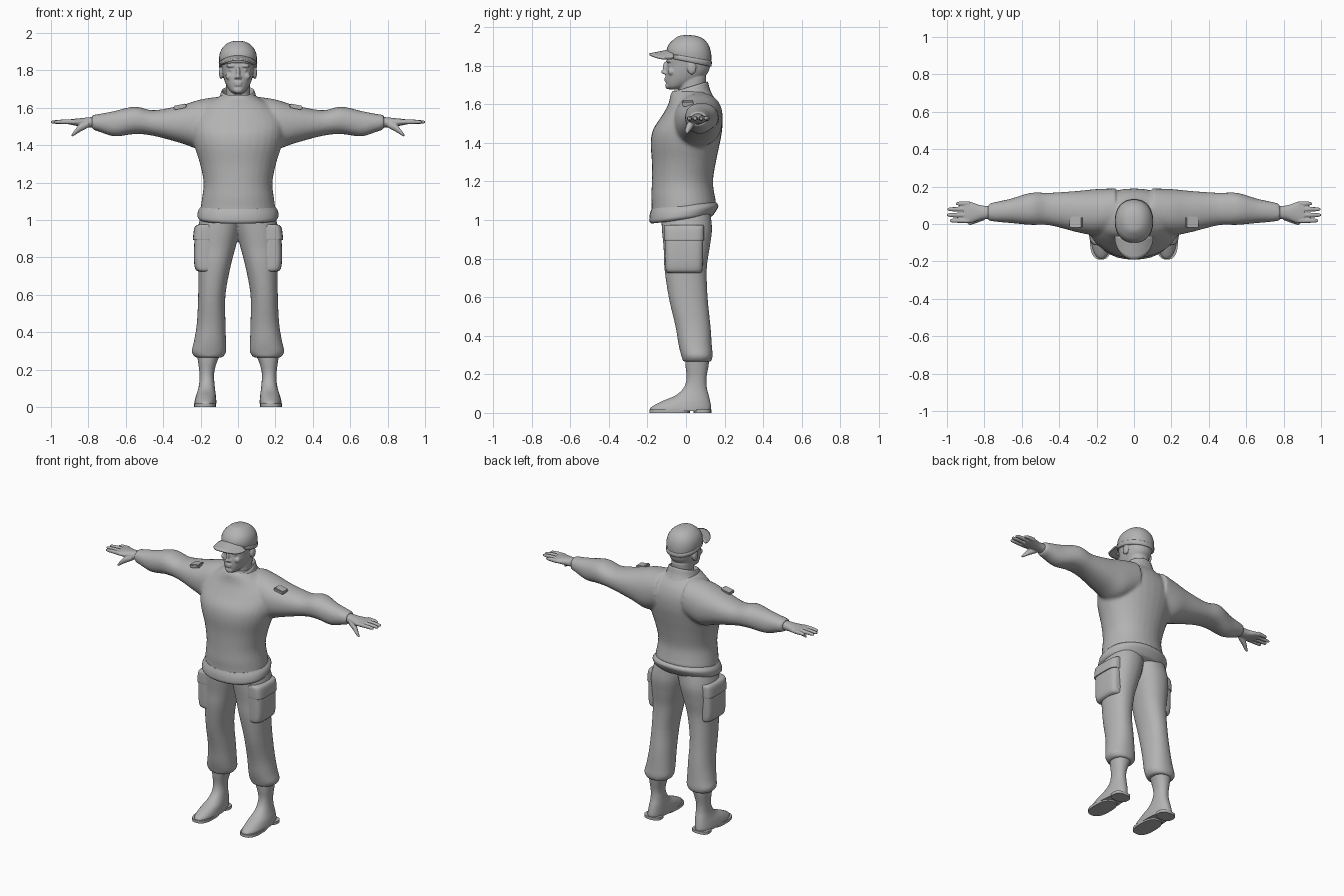
import bpy
import bmesh
import math
from mathutils import Matrix

cube = bpy.data.objects.get("Cube")
if cube:
    bpy.data.objects.remove(cube, do_unlink=True)

grey = bpy.data.materials.new("plain grey")
grey.use_nodes = True
grey.diffuse_color = (0.45, 0.45, 0.45, 1)
grey.node_tree.nodes["Principled BSDF"].inputs["Base Color"].default_value = grey.diffuse_color


def smooth_rings(rings, steps):
    """Catmull-Rom interpolation between the given sections."""
    rings = [tuple(r) + (0,) * (6 - len(r)) for r in rings]
    result = []
    last = len(rings) - 1
    for i in range(last):
        a, b, c, d = (rings[min(max(i + k, 0), last)] for k in (-1, 0, 1, 2))
        for s in range(steps):
            t = s / steps
            result.append([q + t / 2 * (r - p + t * (2 * p - 5 * q + 4 * r - w + t * (3 * (q - r) + w - p)))
                           for p, q, r, w in zip(a, b, c, d)])
    return result + [list(rings[last])]


def loft(bm, rings, axis="z", power=2.2, steps=4, sides=32):
    """Skin oval sections: position, low and high of both cross axes, tilt."""
    loops = []
    for pos, a0, a1, b0, b1, tilt in smooth_rings(rings, steps):
        loop = []
        for k in range(sides):
            angle = math.tau * k / sides
            c, s = math.cos(angle), math.sin(angle)
            a = (a1 - a0) / 2 * math.copysign(abs(c) ** (2 / power), c)
            b = (b1 - b0) / 2 * math.copysign(abs(s) ** (2 / power), s)
            along, u, v = pos + tilt * b, (a0 + a1) / 2 + a, (b0 + b1) / 2 + b
            loop.append(bm.verts.new((u, v, along) if axis == "z" else (along, u, v)))
        loops.append(loop)
    for low, high in zip(loops, loops[1:]):
        for k in range(sides):
            n = (k + 1) % sides
            bm.faces.new((low[k], low[n], high[n], high[k]))
    bm.faces.new(loops[0])
    bm.faces.new(loops[-1])


def centred(rows):
    """Turn a half width into left and right limits."""
    return [(row[0], -row[1], *row[1:]) for row in rows]


def ellipsoid(bm, centre, radii):
    bmesh.ops.create_uvsphere(bm, u_segments=20, v_segments=12, radius=1,
                              matrix=Matrix.Translation(centre) @ Matrix.Diagonal((*radii, 1)))


def mirror(bm):
    """Copy everything built so far to the other side."""
    copy = bmesh.ops.duplicate(bm, geom=bm.verts[:] + bm.edges[:] + bm.faces[:])["geom"]
    for item in copy:
        if isinstance(item, bmesh.types.BMVert):
            item.co.x *= -1


def finish(bm, name, voxel=0, soften=0):
    """Make the object; with a voxel size its pieces are fused and softened."""
    bmesh.ops.recalc_face_normals(bm, faces=bm.faces[:])
    mesh = bpy.data.meshes.new(name)
    bm.to_mesh(mesh)
    bm.free()
    mesh.materials.append(grey)
    obj = bpy.data.objects.new(name, mesh)
    bpy.context.collection.objects.link(obj)
    bpy.ops.object.select_all(action="DESELECT")
    obj.select_set(True)
    bpy.context.view_layer.objects.active = obj
    if voxel:
        fuse = obj.modifiers.new("fuse", "REMESH")
        fuse.mode = "VOXEL"
        fuse.voxel_size = voxel
        fuse.use_smooth_shade = True
        soft = obj.modifiers.new("soften", "SMOOTH")
        soft.iterations = soften
    else:
        bpy.ops.object.shade_smooth_by_angle(angle=math.radians(50))
    return obj


# Sweater: sleeves fused to the body
bm = bmesh.new()
loft(bm, [(.1, -.04, .19, 1.42, 1.66), (.2, -.06, .187, 1.38, 1.645), (.3, -.045, .177, 1.41, 1.615),
          (.45, -.007, .167, 1.45, 1.587), (.55, -.005, .167, 1.46, 1.607), (.66, .005, .135, 1.447, 1.583),
          (.74, .012, .118, 1.472, 1.568), (.78, .018, .108, 1.484, 1.562)], axis="x")
mirror(bm)
loft(bm, centred([(1.02, .2, -.18, .14, .12), (1.08, .198, -.178, .155, .06), (1.12, .192, -.18, .15),
                  (1.2, .184, -.177, .14), (1.3, .203, -.177, .155), (1.4, .235, -.183, .176),
                  (1.47, .25, -.17, .188), (1.54, .25, -.125, .188), (1.6, .2, -.092, .17),
                  (1.65, .12, -.08, .135), (1.67, .09, -.07, .12)]), power=2.1)
finish(bm, "sweater", .01, 5)

# Gathered hem and standing collar
bm = bmesh.new()
loft(bm, centred([(1.0, .2, -.18, .135, .12), (1.015, .215, -.19, .148, .12),
                  (1.05, .213, -.188, .168, .12), (1.075, .195, -.178, .155, .1)]))
finish(bm, "sweater_hem")
bm = bmesh.new()
loft(bm, centred([(1.6, .135, -.09, .15, .2), (1.645, .103, -.086, .126, .25), (1.685, .09, -.072, .114, .3),
                  (1.688, .082, -.062, .107, .3), (1.66, .075, -.055, .1, .3)]))
finish(bm, "collar")

# Shoulder tabs
bm = bmesh.new()
bmesh.ops.create_cube(bm, matrix=Matrix.Translation((.31, .01, 1.606)) @ Matrix.Rotation(.2, 4, "Y")
                      @ Matrix.Diagonal((.07, .06, .022, 1)))
bmesh.ops.bevel(bm, geom=bm.edges[:], offset=.005, segments=2, affect="EDGES")
mirror(bm)
finish(bm, "shoulder_tabs")

# Hands with four fingers and a thumb
bm = bmesh.new()
loft(bm, [(.76, .03, .095, 1.495, 1.553), (.82, .022, .1, 1.497, 1.547),
          (.87, .006, .117, 1.505, 1.542), (.91, .006, .12, 1.513, 1.537)], axis="x")
for y, tip in ((.018, .983), (.048, .998), (.079, .995), (.109, .95)):
    loft(bm, [(.88, y - .013, y + .013, 1.512, 1.538), ((.9 + tip) / 2, y - .012, y + .012, 1.514, 1.537),
              (tip - .01, y - .01, y + .01, 1.515, 1.533), (tip + .002, y - .005, y + .005, 1.519, 1.529)],
         axis="x", sides=12)
loft(bm, [(.8, .02, .055, 1.495, 1.53), (.85, .003, .037, 1.468, 1.508),
          (.875, -.005, .02, 1.452, 1.478), (.89, .0, .01, 1.446, 1.458)], axis="x", sides=12)
mirror(bm)
finish(bm, "hands", .004, 2)

# Trousers
bm = bmesh.new()
loft(bm, [(1.05, -.03, .19, -.13, .125), (.95, -.012, .216, -.125, .135), (.85, .014, .216, -.116, .122),
          (.75, .04, .212, -.112, .108), (.6, .067, .213, -.09, .112), (.45, .067, .22, -.055, .127),
          (.35, .064, .236, -.038, .134), (.295, .064, .248, -.024, .138), (.265, .083, .228, -.015, .13)])
mirror(bm)
finish(bm, "trousers", .008, 4)

# Cargo pockets with flaps
bm = bmesh.new()
loft(bm, [(.725, .12, .21, -.095, .075), (.74, .12, .229, -.105, .085), (.8, .12, .236, -.108, .088),
          (.9, .12, .232, -.11, .09), (.95, .12, .22, -.11, .09)], power=4)
loft(bm, [(.895, .12, .238, -.112, .092), (.9, .12, .241, -.114, .094),
          (.96, .12, .233, -.114, .094), (.975, .12, .215, -.11, .09)], power=4)
mirror(bm)
finish(bm, "cargo_pockets")

# Boots, soles and heels
bm = bmesh.new()
loft(bm, [(.285, .09, .22, -.005, .122), (.24, .113, .213, -.002, .116), (.18, .128, .206, .003, .106),
          (.13, .126, .207, -.012, .108), (.09, .122, .215, -.055, .118), (.06, .118, .225, -.125, .125),
          (.03, .116, .232, -.18, .13), (.01, .117, .233, -.186, .127)])
mirror(bm)
finish(bm, "boots")
bm = bmesh.new()
for front, back in ((-.19, .02), (.04, .131)):
    loft(bm, [(0, .118, .235, front, back), (.018, .118, .235, front, back)], power=2.6, steps=1)
mirror(bm)
finish(bm, "boot_soles")

# Head: paired features first, then skull, neck and centre features
bm = bmesh.new()
for centre, radii in (((.09, .03, 1.788), (.012, .024, .034)),      # ear
                      ((.036, -.088, 1.824), (.028, .015, .009)),   # brow
                      ((.034, -.085, 1.802), (.015, .009, .008)),   # eye
                      ((.045, -.076, 1.768), (.022, .018, .02)),    # cheek
                      ((.012, -.108, 1.762), (.009, .01, .008))):   # nostril
    ellipsoid(bm, centre, radii)
mirror(bm)
loft(bm, centred([(1.58, .07, -.04, .1), (1.66, .064, -.035, .1), (1.74, .064, -.04, .105)]))
loft(bm, centred([(1.675, .02, -.085, -.03), (1.69, .042, -.099, .0), (1.72, .062, -.105, .07),
                  (1.76, .077, -.104, .112), (1.8, .085, -.098, .125), (1.85, .09, -.097, .128),
                  (1.9, .083, -.085, .115), (1.94, .045, -.04, .07)]))
for centre, radii in (((0, -.104, 1.787), (.011, .017, .036)),      # nose bridge
                      ((0, -.115, 1.767), (.012, .015, .011)),      # nose tip
                      ((0, -.104, 1.735), (.024, .008, .006)),      # upper lip
                      ((0, -.104, 1.723), (.021, .008, .006)),      # lower lip
                      ((0, -.093, 1.695), (.026, .015, .017))):     # chin
    ellipsoid(bm, centre, radii)
finish(bm, "head", .0045, 2)

# Cap crown and band
bm = bmesh.new()
loft(bm, centred([(1.825, .098, -.1, .129, -.2), (1.87, .101, -.1, .131, -.12), (1.91, .09, -.085, .118, -.05),
                  (1.94, .064, -.058, .088), (1.954, .036, -.034, .052), (1.958, .008, -.006, .018)]))
finish(bm, "cap_crown")
bm = bmesh.new()
loft(bm, centred([(1.818, .098, -.1, .129, -.2), (1.822, .102, -.104, .133, -.2),
                  (1.842, .103, -.104, .134, -.18), (1.846, .099, -.1, .13, -.18)]), steps=1)
finish(bm, "cap_band")

# Arched cap brim
bm = bmesh.new()
bmesh.ops.create_grid(bm, x_segments=20, y_segments=6, size=1)
for v in bm.verts:
    angle, reach = v.co.x * 1.5, (v.co.y + 1) / 2
    x = .1 * math.sin(angle)
    y = -.065 - .125 * math.cos(angle) * reach
    v.co = (x, y, 1.878 + .2 * (y + .09) - 4.5 * x * x)
brim = finish(bm, "cap_brim")
thick = brim.modifiers.new("thickness", "SOLIDIFY")
thick.thickness = .01
thick.offset = 0
